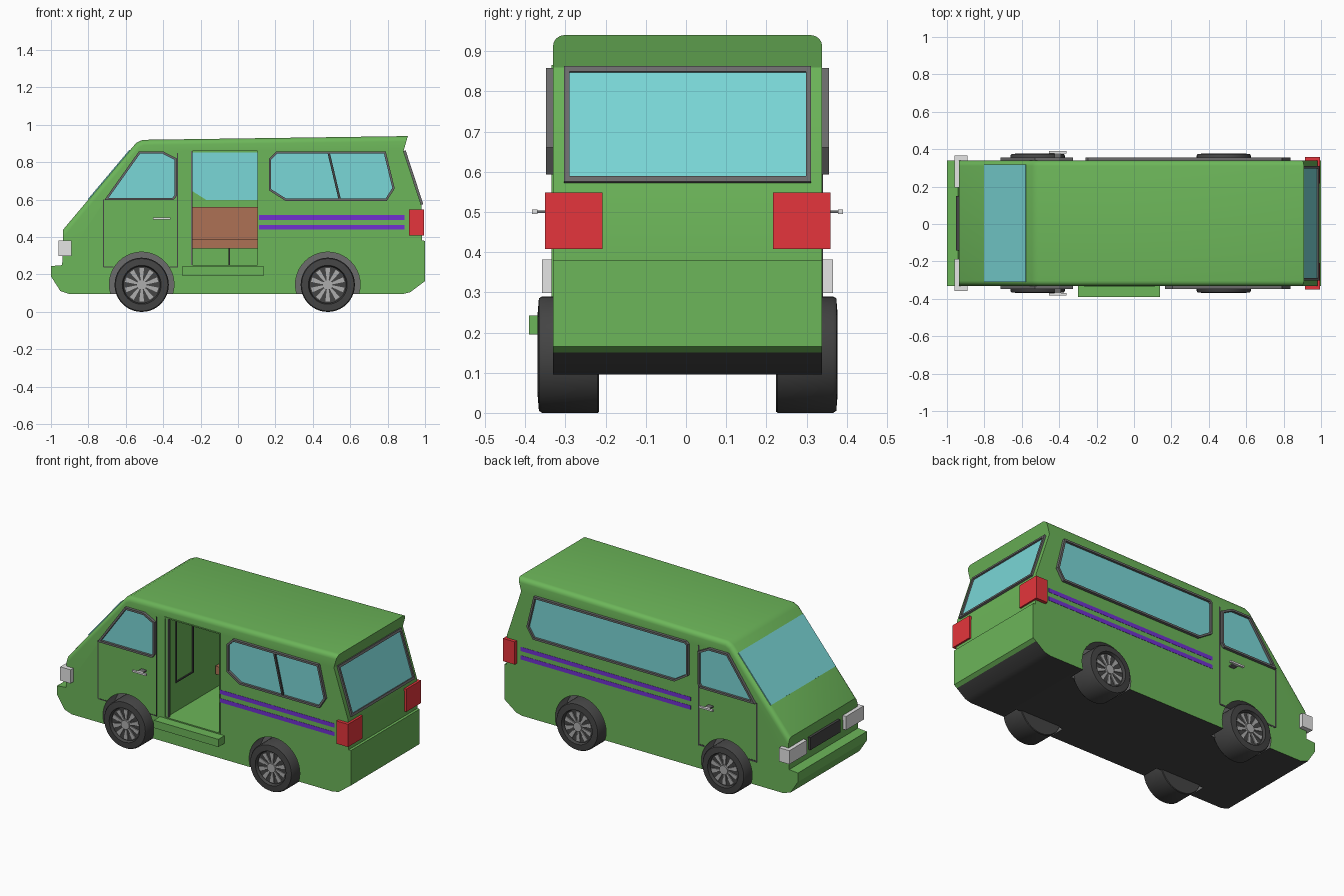
import bpy, bmesh, math
from mathutils import Vector

if "Cube" in bpy.data.objects:
    bpy.data.objects.remove(bpy.data.objects["Cube"])

COLOURS = {
    "green paint": (0.150, 0.465, 0.100), "black rubber": (0.058, 0.058, 0.058),
    "grey trim": (0.15, 0.15, 0.15), "blue glass": (0.195, 0.68, 0.68),
    "red lamp": (0.78, 0.036, 0.045), "brown seat": (0.42, 0.165, 0.09),
    "purple stripe": (0.165, 0.030, 0.64), "pale lamp": (0.78, 0.78, 0.78),
    "wheel metal": (0.42, 0.42, 0.42)}
MATS = []
for name, c in COLOURS.items():
    m = bpy.data.materials.new(name)
    m.diffuse_color = (*c, 1)
    m.use_nodes = True
    m.node_tree.nodes["Principled BSDF"].inputs["Base Color"].default_value = m.diffuse_color
    MATS.append(m)
GREEN, BLACK, GREY, GLASS, RED, BROWN, PURPLE, PALE, METAL = range(9)


def finish(name, bm, mat):
    bmesh.ops.remove_doubles(bm, verts=bm.verts, dist=1e-5)
    bmesh.ops.recalc_face_normals(bm, faces=bm.faces)
    bm.normal_update()
    for f in bm.faces:
        f.material_index = mat
    me = bpy.data.meshes.new(name)
    bm.to_mesh(me)
    bm.free()
    for m in MATS:
        me.materials.append(m)
    ob = bpy.data.objects.new(name, me)
    bpy.context.collection.objects.link(ob)
    return ob


def add_prism(bm, pts, y0, y1):
    a = [bm.verts.new((x, y0, z)) for x, z in pts]
    b = [bm.verts.new((x, y1, z)) for x, z in pts]
    bm.faces.new(a)
    bm.faces.new(b[::-1])
    for i in range(len(pts)):
        bm.faces.new((a[i - 1], a[i], b[i], b[i - 1]))


def prism(name, pts, y0, y1, mat):
    bm = bmesh.new()
    add_prism(bm, pts, y0, y1)
    return finish(name, bm, mat)


def box(name, x0, x1, y0, y1, z0, z1, mat):
    return prism(name, [(x0, z0), (x1, z0), (x1, z1), (x0, z1)], y0, y1, mat)


def inset(pts, w):
    """Offset a convex outline inwards by w."""
    p = [Vector(q) for q in pts]
    mid = sum(p, Vector((0, 0))) / len(p)
    out = []
    for i in range(len(p)):
        n = []
        for a, b in ((p[i - 1], p[i]), (p[i], p[(i + 1) % len(p)])):
            d = (b - a).normalized()
            k = Vector((-d.y, d.x))
            n.append(k if k.dot(mid - a) > 0 else -k)
        out.append(p[i] + (n[0] + n[1]) * (w / (1 + n[0].dot(n[1]))))
    return out


def ring(name, pts, w, y0, y1, mat):
    bm = bmesh.new()
    loops = [[bm.verts.new((q[0], y, q[1])) for q in o]
             for o, y in ((pts, y0), (pts, y1), (inset(pts, w), y1), (inset(pts, w), y0))]
    for k in range(4):
        a, b = loops[k], loops[(k + 1) % 4]
        for i in range(len(pts)):
            bm.faces.new((a[i - 1], a[i], b[i], b[i - 1]))
    return finish(name, bm, mat)


def circle(cx, cz, r, n=40):
    return [(cx + r * math.cos(math.tau * i / n), cz + r * math.sin(math.tau * i / n)) for i in range(n)]


def smooth(ob, angle=35):
    bpy.ops.object.select_all(action='DESELECT')
    ob.select_set(True)
    bpy.context.view_layer.objects.active = ob
    bpy.ops.object.shade_smooth_by_angle(angle=math.radians(angle))


H = 0.335  # half width of the body
# Body shell: side profile extruded, long roof edges rounded
profile = [(-1, .245), (-1, .19), (-.95, .112), (-.90, .095), (.88, .095), (.92, .105), (.98, .15), (1, .165),
           (1, .38), (.985, .381), (.98, .57), (.885, .86), (.908, .94), (-.51, .92), (-.545, .903),
           (-.935, .44), (-.94, .25)]
bm = bmesh.new()
add_prism(bm, profile, -H, H)
roof = [e for e in bm.edges if abs(e.verts[0].co.y - e.verts[1].co.y) < .01
        and all(v.co.z > .89 or (v.co.x < -.9 and v.co.z > .4) for v in e.verts)]
bmesh.ops.bevel(bm, geom=roof, offset=.028, segments=4, profile=.5, affect='EDGES')
body = finish("body", bm, GREEN)
for f in body.data.polygons:  # dark underside
    if f.normal.z < -.7 and f.center.z < .15:
        f.material_index = BLACK

# Cutters: cabin, side door opening, wheel wells
WHEELS = [(x, s) for x in (-.515, .48) for s in (-1, 1)]
cutters = [prism("cabin_cutter", [(-.255, .25), (.29, .25), (.29, .335), (.84, .335), (.84, .88), (-.255, .88)],
                 -.305, .305, GREEN),
           box("door_cutter", -.25, .105, -.5, -.25, .25, .86, GREEN)]
for x, s in WHEELS:
    cutters.append(prism("well_cutter", circle(x, .147, .173), s * .23, s * .5, GREY))

# Side windows: cut-out, raised frame and recessed glass
cab = [(-.715, .598), (-.53, .858), (-.40, .858), (-.327, .82), (-.327, .62), (-.345, .598)]


def long_window(x, top):
    return [(x, .65), (x, .858 - top), (x + top, .858), (.79, .858), (.838, .66), (.795, .593), (x + .09, .593)]


for label, pts, s in (("left_cab", cab, -1), ("right_cab", cab, 1),
                      ("left_rear", long_window(.165, .04), -1), ("right_rear", long_window(-.26, .015), 1)):
    cutters.append(prism(label + "_cutter", inset(pts, .006), s * .29, s * .4, GREEN))
    ring(label + "_window_frame", pts, .012, s * .325, s * .352, GREY)
    prism(label + "_window_glass", inset(pts, .005), s * .303, s * .338, GLASS)
prism("window_divider", [(.478, .852), (.491, .852), (.551, .598), (.538, .598)], -.348, -.33, BLACK)

for c in cutters:
    c.hide_render = True
    mod = body.modifiers.new("cut", 'BOOLEAN')
    mod.object, mod.operation, mod.solver = c, 'DIFFERENCE', 'EXACT'
deps = bpy.context.evaluated_depsgraph_get()
mesh = bpy.data.meshes.new_from_object(body.evaluated_get(deps))
body.modifiers.clear()
body.data = mesh
for c in cutters:
    bpy.data.objects.remove(c)
smooth(body, 30)


# Windscreen and rear window, as bars lying on the sloping faces
def on_slope(name, a, b, z0, z1, y0, y1, lift, mat):
    a, b = Vector(a), Vector(b)
    p, q = (a.lerp(b, (z - a.y) / (b.y - a.y)) for z in (z0, z1))
    d = (b - a).normalized()
    n = Vector((-d.y, d.x))
    n = n if (n.x > 0) == (a.x > 0) else -n
    prism(name, [p - n * .01, q - n * .01, q + n * lift, p + n * lift], y0, y1, mat)


on_slope("windscreen", (-.935, .44), (-.545, .903), .60, .864, -.315, .315, .004, GLASS)
rear = ((.98, .57), (.885, .86))
on_slope("rear_window", *rear, .575, .856, -.3, .3, .003, GLASS)
for z0, z1, y0, y1 in ((.572, .586, -.307, .307), (.846, .86, -.307, .307),
                       (.586, .846, -.307, -.294), (.586, .846, .294, .307)):
    on_slope("rear_window_frame", *rear, z0, z1, y0, y1, .012, GREY)

# Wheels: lathed tyre with dished face, hub and ten spokes
tyre = [(0, .22), (.142, .22), (.145, .224), (.145, .362), (.140, .37), (.104, .373), (.098, .355), (0, .352)]
for x, s in WHEELS:
    bm = bmesh.new()
    n = 40
    rows = [[bm.verts.new((x + r * math.cos(math.tau * i / n), s * y, .145 + r * math.sin(math.tau * i / n)))
             for i in range(n)] for r, y in tyre]
    for a, b in zip(rows, rows[1:]):
        for i in range(n):
            bm.faces.new((a[i - 1], a[i], b[i], b[i - 1]))
    smooth(finish("tyre", bm, BLACK))
    bm = bmesh.new()
    add_prism(bm, circle(x, .145, .028, 16), s * .345, s * .368)
    for k in range(10):
        t = math.tau * (k + .5) / 10
        c, d = math.cos(t), math.sin(t)
        add_prism(bm, [(x + r * c - w * d, .145 + r * d + w * c)
                       for r, w in ((.02, .005), (.09, .013), (.09, -.013), (.02, -.005))], s * .345, s * .360)
    finish("wheel_spokes", bm, METAL)

# Parts found on both sides
for s in (-1, 1):
    box("headlight", -.96, -.89, s * .19, s * .362, .298, .382, PALE)
    box("tail_light", .915, .995, s * .212, s * .355, .408, .548, RED)
    box("door_handle", -.455, -.36, s * .374, s * .387, .495, .506, PALE)
    box("handle_mount", -.425, -.39, s * .33, s * .376, .497, .504, GREY)
    for z in (.44, .492):
        box("side_stripe", .105 if s < 0 else -.27, .89, s * .33, s * .3365, z, z + .025, PURPLE)
    # cab door seams
    w = .003 if s < 0 else .005
    for x0, x1, z0, z1 in ((-.72 - w, -.72 + w, .24, .6), (-.324 - w, -.324 + w, .24, .85),
                           (-.72, -.665, .24 - w, .24 + w), (-.365, -.321, .24 - w, .24 + w)):
        box("cab_door_seam", x0, x1, s * .33, s * .3365, z0, z1, BLACK)

# Front grille
box("grille", -.952, -.93, -.145, .145, .30, .378, BLACK)

# Side door surround, step and partition trim
ring("side_door_frame", [(-.268, .244), (.111, .244), (.111, .866), (-.268, .866)], .007, -.339, -.325, GREEN)
box("door_jamb", -.252, -.243, -.335, -.318, .25, .86, GREY)
box("side_step", -.30, .14, -.395, -.33, .195, .242, GREEN)
for y0, y1, z0, z1 in ((-.25, -.243, .43, .85), (-.087, -.08, .43, .85),
                       (-.243, -.087, .43, .437), (-.243, -.087, .843, .85)):
    box("partition_frame", -.257, -.248, y0, y1, z0, z1, BLACK)

# Bench along the far wall
box("bench_seat", -.248, .80, .13, .30, .34, .39, BROWN)
box("bench_back", -.248, .80, .255, .30, .385, .56, BROWN)
box("bench_leg", -.05, -.042, .15, .30, .25, .34, BLACK)

# Centre the whole model across its width
for ob in bpy.context.collection.objects:
    ob.location.y += .004
